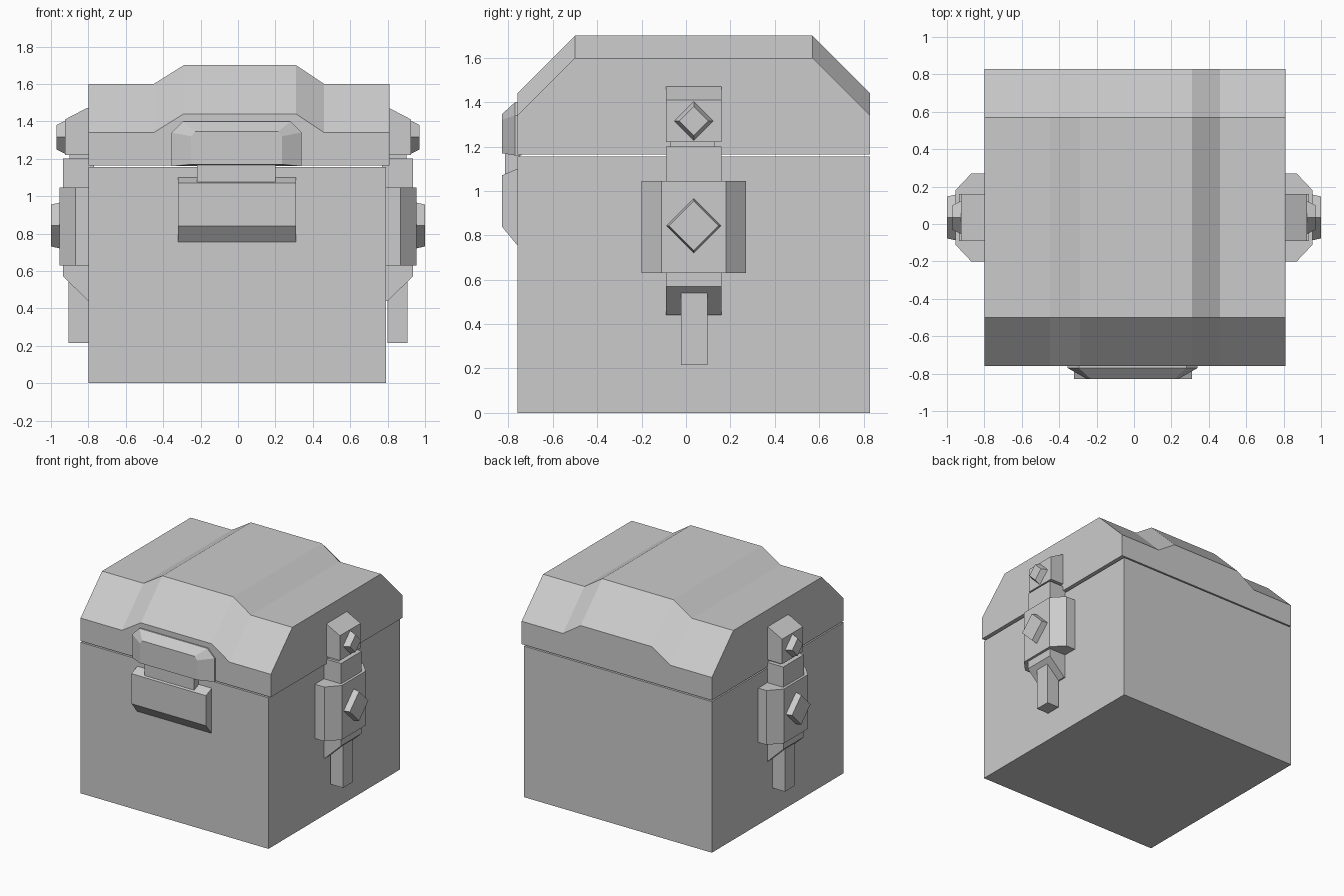
import bpy, bmesh

if "Cube" in bpy.data.objects:
    bpy.data.objects.remove(bpy.data.objects["Cube"])

YC = 0.035  # centre line of the side fittings


def loft(name, rings, mirror=False):
    """Skin a list of equal-length point rings and cap both ends."""
    bm = bmesh.new()
    vs = [[bm.verts.new(p) for p in r] for r in rings]
    n = len(vs[0])
    for a, b in zip(vs, vs[1:]):
        for i in range(n):
            j = (i + 1) % n
            bm.faces.new((a[i], a[j], b[j], b[i]))
    bm.faces.new(vs[0])
    bm.faces.new(vs[-1])
    bmesh.ops.recalc_face_normals(bm, faces=bm.faces)
    me = bpy.data.meshes.new(name)
    bm.to_mesh(me)
    bm.free()
    ob = bpy.data.objects.new(name, me)
    bpy.context.collection.objects.link(ob)
    if mirror:
        ob.modifiers.new("Mirror", 'MIRROR').use_axis[0] = True
    return ob


def box(name, x0, x1, y0, y1, z0, z1, mirror=False):
    ring = [(x0, y0), (x1, y0), (x1, y1), (x0, y1)]
    return loft(name, [[(x, y, z) for x, y in ring] for z in (z0, z1)], mirror)


def prism_x(name, yz, x0, x1):
    return loft(name, [[(x, y, z) for y, z in yz] for x in (x0, x1)])


def side_prism(name, xz, y0, y1):
    return loft(name, [[(x, y, z) for x, z in xz] for y in (y0, y1)], True)


def stud(name, z, x0, x1, r0, r1):
    rings = [[(x, YC - r, z), (x, YC, z - r), (x, YC + r, z), (x, YC, z + r)]
             for x, r in ((x0 - 0.03, r0), (x0, r0), (x1, r1))]
    return loft(name, rings, True)


# Chest body
box("chest_body", -0.80, 0.79, -0.76, 0.83, 0, 1.155)

# Lid: chamfered profile swept along x with a raised middle band
rings = []
for x, h in ((-0.80, 0), (-0.45, 0), (-0.29, 0.1), (0.31, 0.1), (0.46, 0), (0.81, 0)):
    rings.append([(x, -0.76, 1.165), (x, -0.76, 1.34 + h), (x, -0.50, 1.60 + h),
                  (x, 0.57, 1.60 + h), (x, 0.83, 1.34 + h), (x, 0.83, 1.165)])
loft("chest_lid", rings)

# Front latch: tapered hasp on the lid, tongue and catch plate on the body
loft("front_hasp", [
    [(x0, y, z0), (x1, y, z0), (x1, y, z1), (x1 - c, y, z2), (x0 + c, y, z2), (x0, y, z1)]
    for y, x0, x1, z0, z1, z2, c in (
        (-0.74, -0.355, 0.34, 1.16, 1.34, 1.40, 0.06),
        (-0.77, -0.355, 0.34, 1.16, 1.34, 1.40, 0.06),
        (-0.83, -0.25, 0.235, 1.17, 1.32, 1.345, 0.02))])
box("front_tongue", -0.22, 0.20, -0.815, -0.75, 1.06, 1.20)
prism_x("front_catch", [(-0.75, 0.755), (-0.76, 0.755), (-0.83, 0.84), (-0.83, 1.07),
                        (-0.76, 1.10), (-0.75, 1.10)], -0.32, 0.31)

# Side fittings, mirrored to both sides
side_prism("side_lid_block", [(0.78, 1.22), (0.925, 1.22), (0.925, 1.41),
                              (0.81, 1.47), (0.78, 1.47)], -0.09, 0.16)
stud("side_lid_stud", 1.315, 0.925, 0.97, 0.088, 0.066)
box("side_neck", 0.78, 0.90, -0.07, 0.13, 1.19, 1.23, True)
side_prism("side_strap", [(0.77, 0.44), (0.80, 0.44), (0.935, 0.57), (0.935, 1.20),
                          (0.77, 1.20)], -0.09, 0.16)
plan = [(0.77, -0.20), (0.87, -0.20), (0.955, -0.11), (0.955, 0.18), (0.87, 0.27), (0.77, 0.27)]
loft("side_plate", [[(x, y, z) for x, y in plan] for z in (0.63, 1.045)], True)
stud("side_plate_stud", 0.843, 0.955, 1.0, 0.122, 0.112)
box("side_hanging_bar", 0.80, 0.905, -0.022, 0.097, 0.215, 0.55, True)
